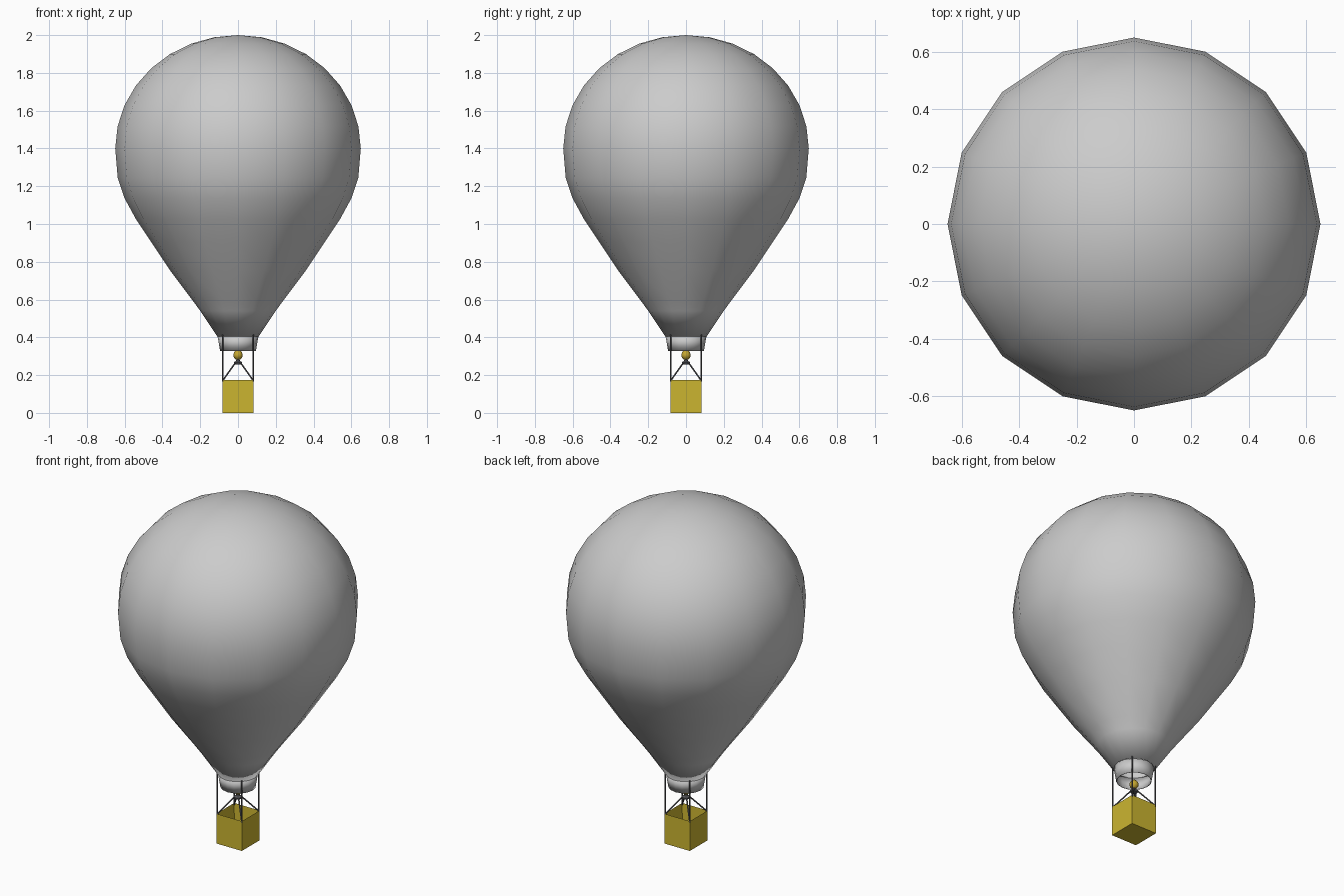
import bpy, bmesh, math
from mathutils import Vector

cube = bpy.data.objects.get("Cube")
if cube:
    bpy.data.objects.remove(cube, do_unlink=True)


def material(name, rgb):
    m = bpy.data.materials.new(name)
    m.use_nodes = True
    m.diffuse_color = (*rgb, 1)
    bsdf = m.node_tree.nodes["Principled BSDF"]
    bsdf.inputs["Base Color"].default_value = (*rgb, 1)
    bsdf.inputs["Roughness"].default_value = 0.7
    return m


FABRIC = material("light grey fabric", (0.6, 0.6, 0.6))
WICKER = material("yellow wicker", (0.6, 0.46, 0.03))
BRASS = material("golden brass", (0.55, 0.38, 0.03))
STEEL = material("dark grey steel", (0.1, 0.1, 0.11))


def finish(bm, name, mat, smooth=None):
    bmesh.ops.recalc_face_normals(bm, faces=bm.faces)
    mesh = bpy.data.meshes.new(name)
    bm.to_mesh(mesh)
    bm.free()
    mesh.materials.append(mat)
    ob = bpy.data.objects.new(name, mesh)
    bpy.context.collection.objects.link(ob)
    if smooth:
        bpy.ops.object.select_all(action="DESELECT")
        ob.select_set(True)
        bpy.context.view_layer.objects.active = ob
        bpy.ops.object.shade_smooth_by_angle(angle=math.radians(smooth))
    return ob


def lathe(name, profile, sides, mat, smooth=60):
    """Spin a list of (radius, height) points around z."""
    bm = bmesh.new()
    verts = [bm.verts.new((r, 0, z)) for r, z in profile]
    edges = [bm.edges.new(pair) for pair in zip(verts, verts[1:])]
    bmesh.ops.spin(bm, geom=verts + edges, cent=(0, 0, 0), axis=(0, 0, 1),
                   angle=math.tau, steps=sides, use_duplicate=False)
    bmesh.ops.remove_doubles(bm, verts=bm.verts, dist=0.0005)
    return finish(bm, name, mat, smooth)


def rod(name, a, b, radius, mat):
    a, b = Vector(a), Vector(b)
    bm = bmesh.new()
    bmesh.ops.create_cone(bm, cap_ends=True, segments=8, radius1=radius,
                          radius2=radius, depth=(b - a).length)
    turn = (b - a).to_track_quat("Z", "Y").to_matrix().to_4x4()
    bm.transform(turn)
    bmesh.ops.translate(bm, verts=bm.verts, vec=(a + b) / 2)
    return finish(bm, name, mat, 40)


# Envelope: round crown, long taper to an open mouth with a thin lining
R = 0.65
crown = [(R * math.sin(math.radians(a)), 1.4 + 0.6 * math.cos(math.radians(a)))
         for a in [i * 11.25 for i in range(9)]]
taper = [(0.637, 1.245), (0.60, 1.135), (0.54, 1.025), (0.46, 0.905),
         (0.36, 0.755), (0.24, 0.595), (0.20, 0.54), (0.11, 0.405)]
envelope = lathe("envelope", crown + taper, 16, FABRIC)
shell = envelope.modifiers.new("lining", "SOLIDIFY")
shell.thickness = 0.006
shell.offset = -1

# Skirt hanging under the mouth
skirt = lathe("skirt", [(0.108, 0.405), (0.095, 0.328)], 16, FABRIC)
shell = skirt.modifiers.new("thickness", "SOLIDIFY")
shell.thickness = 0.004
shell.offset = -1

# Basket: box with a hollowed top
H, TOP = 0.083, 0.175
bm = bmesh.new()
bmesh.ops.create_cube(bm, size=1)
bmesh.ops.scale(bm, verts=bm.verts, vec=(2 * H, 2 * H, TOP))
bmesh.ops.translate(bm, verts=bm.verts, vec=(0, 0, TOP / 2))
lid = max(bm.faces, key=lambda f: f.calc_center_median().z)
bmesh.ops.inset_region(bm, faces=[lid], thickness=0.006)
bmesh.ops.translate(bm, verts=lid.verts, vec=(0, 0, 0.012 - TOP))
finish(bm, "basket", WICKER)

# Corner uprights and the struts that carry the burner
for sx, fore in ((-1, "right"), (1, "left")):
    for sy, side in ((-1, "front"), (1, "back")):
        x, y = sx * 0.08, sy * 0.08
        rod(f"{side}_{fore}_upright", (x, y, 0.165), (x, y, 0.415), 0.004, STEEL)
        rod(f"{side}_{fore}_strut", (x, y, 0.172),
            (sx * 0.012, sy * 0.012, 0.268), 0.004, STEEL)

# Burner: steel collar and a brass bulb
lathe("burner_collar", [(0, 0.256), (0.02, 0.258), (0.022, 0.268),
                        (0.01, 0.275), (0.008, 0.288), (0, 0.288)], 12, STEEL, 40)
lathe("burner_bulb", [(0, 0.278), (0.014, 0.284), (0.023, 0.296), (0.025, 0.307),
                      (0.021, 0.32), (0.012, 0.329), (0, 0.338)], 12, BRASS)
